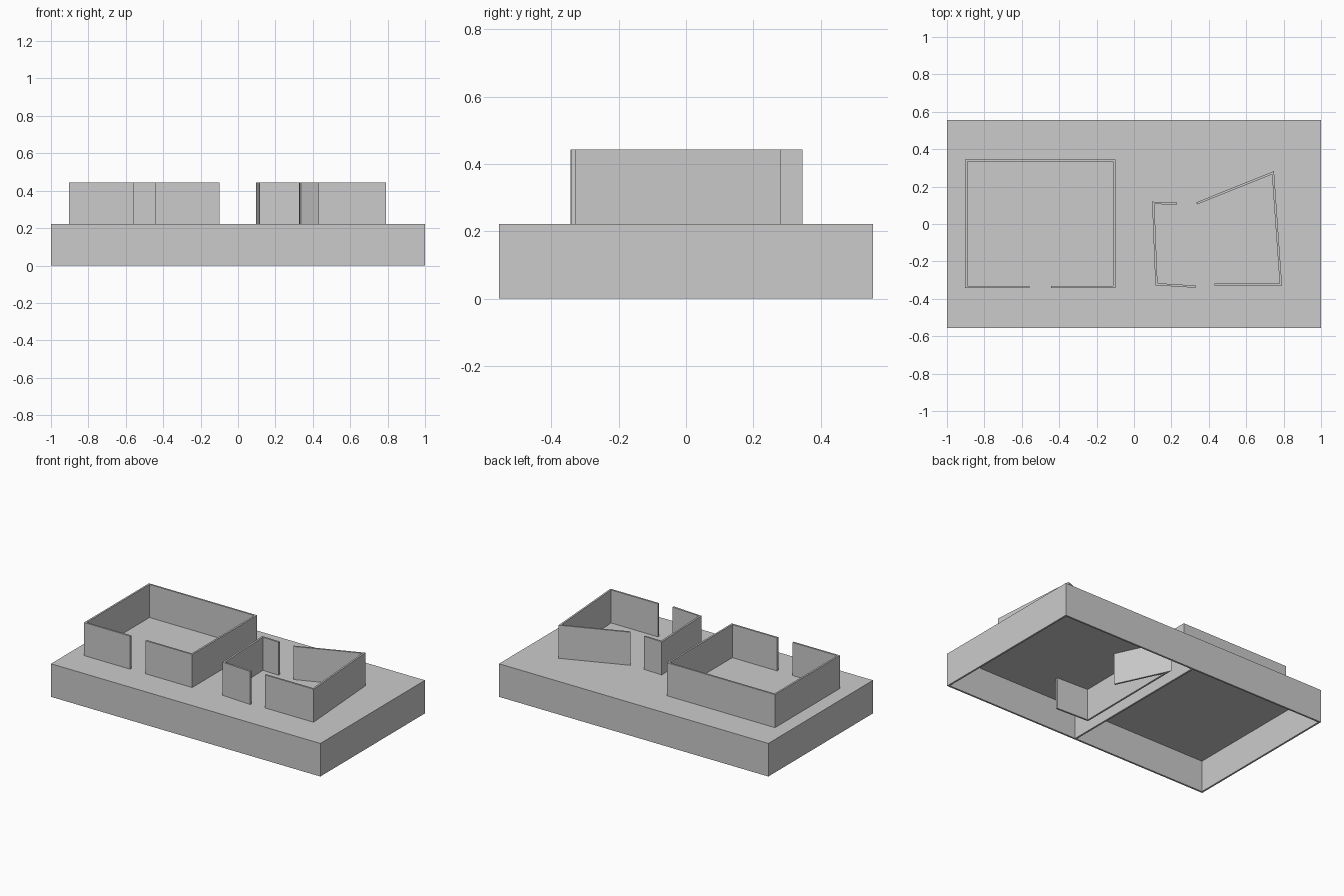
import bpy
import bmesh
from mathutils import Vector

if "Cube" in bpy.data.objects:
    bpy.data.objects.remove(bpy.data.objects["Cube"])

T = 0.012                    # wall thickness
HX, HY, H = 1.0, 0.555, 0.222  # half sizes and storey height


def finish(name, bm):
    bmesh.ops.recalc_face_normals(bm, faces=bm.faces)
    mesh = bpy.data.meshes.new(name)
    bm.to_mesh(mesh)
    bm.free()
    obj = bpy.data.objects.new(name, mesh)
    bpy.context.collection.objects.link(obj)
    return obj


def wall(name, path, z0, z1):
    """Thin wall along an open centre-line, with mitred corners."""
    pts = [Vector(p) for p in path]
    dirs = [(b - a).normalized() for a, b in zip(pts, pts[1:])]
    norms = [Vector((-d.y, d.x)) for d in dirs]
    bm = bmesh.new()
    rings = []
    for i, p in enumerate(pts):
        n0, n1 = norms[max(i - 1, 0)], norms[min(i, len(norms) - 1)]
        off = (n0 + n1) / (1 + n0.dot(n1)) * T / 2
        rings.append([bm.verts.new((*(p + s * off), z))
                      for s, z in ((-1, z0), (1, z0), (1, z1), (-1, z1))])
    for a, b in zip(rings, rings[1:]):
        for k in range(4):
            bm.faces.new((a[k], a[(k + 1) % 4], b[(k + 1) % 4], b[k]))
    bm.faces.new(rings[0])
    bm.faces.new(rings[-1])
    return finish(name, bm)


# Hollow base, open underneath
bm = bmesh.new()
bmesh.ops.create_cube(bm, size=1)
for v in bm.verts:
    v.co = (v.co.x * 2 * HX, v.co.y * 2 * HY, (v.co.z + 0.5) * H)
bmesh.ops.recalc_face_normals(bm, faces=bm.faces)
bottom = [f for f in bm.faces if f.normal.z < -0.5]
bmesh.ops.delete(bm, geom=bottom, context='FACES_ONLY')
base = finish("base_shell", bm)
solid = base.modifiers.new("thickness", 'SOLIDIFY')
solid.thickness = T
solid.offset = -1
solid.use_even_offset = True

# Partitions inside the base
ceiling = H - T
wall("lower_divider", [(0, -HY + T), (0, HY - T)], 0, ceiling)
wall("lower_room_wall", [(0.32, -0.34), (0.085, -0.33), (0.09, 0.425), (0.24, 0.105)],
     0, ceiling)

# Square room with a front doorway
wall("square_room_wall", [(-0.56, -0.337), (-0.897, -0.337), (-0.897, 0.34),
                          (-0.106, 0.34), (-0.106, -0.337), (-0.445, -0.337)], H, 2 * H)

# Irregular room with doorways front and back
wall("irregular_room_left_wall", [(0.23, 0.109), (0.103, 0.113),
                                  (0.12, -0.322), (0.33, -0.335)], H, 2 * H)
wall("irregular_room_right_wall", [(0.335, 0.11), (0.743, 0.274),
                                   (0.785, -0.323), (0.43, -0.323)], H, 2 * H)
